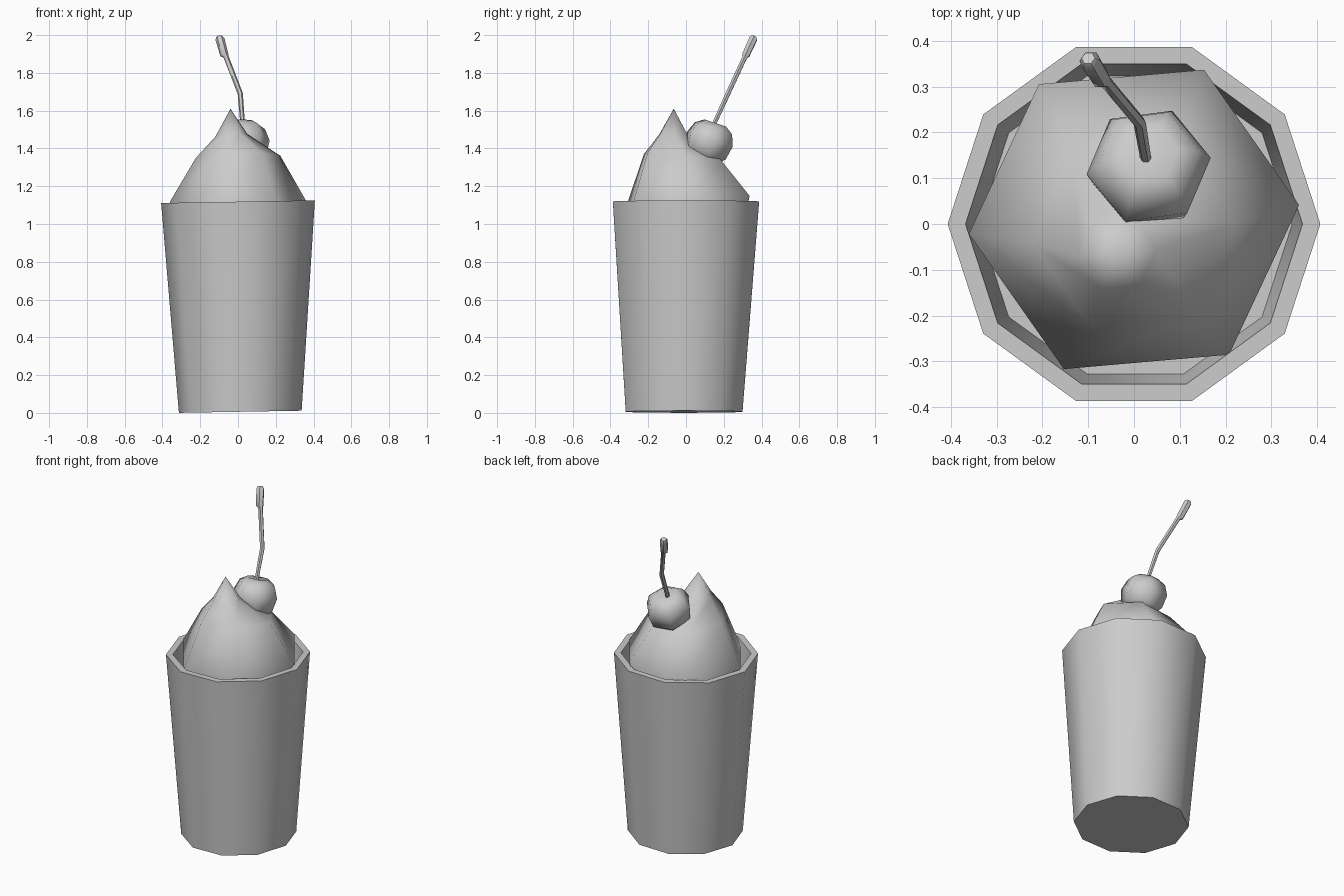
import bpy, bmesh, math
from mathutils import Vector, Matrix

cube = bpy.data.objects.get("Cube")
if cube:
    bpy.data.objects.remove(cube)

grey = bpy.data.materials.new("plain grey")
grey.use_nodes = True
grey.diffuse_color = (0.6, 0.6, 0.6, 1)
grey.node_tree.nodes["Principled BSDF"].inputs["Base Color"].default_value = (0.6, 0.6, 0.6, 1)


def loft(name, rings, sides, smooth, turn=0):
    """Skin polygon rings given as (centre, radius, tilt x, tilt y); radius 0 is a point."""
    bm = bmesh.new()
    loops = []
    for centre, radius, tx, ty in rings:
        rot = Matrix.Rotation(math.radians(ty), 3, 'Y') @ Matrix.Rotation(math.radians(tx), 3, 'X')
        count = sides if radius else 1
        loop = []
        for i in range(count):
            a = math.radians(turn) + math.tau * i / sides
            offset = rot @ Vector((math.cos(a), math.sin(a), 0)) * radius
            loop.append(bm.verts.new(Vector(centre) + offset))
        loops.append(loop)
    for low, high in zip(loops, loops[1:]):
        for i in range(sides):
            j = (i + 1) % sides
            if len(high) == 1:
                bm.faces.new((low[i], low[j], high[0]))
            else:
                bm.faces.new((low[i], low[j], high[j], high[i]))
    for loop in (loops[0], loops[-1]):
        if len(loop) > 1:
            bm.faces.new(loop)
    bmesh.ops.recalc_face_normals(bm, faces=bm.faces)
    mesh = bpy.data.meshes.new(name)
    bm.to_mesh(mesh)
    bm.free()
    mesh.materials.append(grey)
    obj = bpy.data.objects.new(name, mesh)
    bpy.context.collection.objects.link(obj)
    bpy.ops.object.select_all(action='DESELECT')
    obj.select_set(True)
    bpy.context.view_layer.objects.active = obj
    bpy.ops.object.shade_smooth_by_angle(angle=math.radians(smooth))
    return obj


# Ten-sided tapered cup with a thick rim and a recessed inside
loft("cup", [
    ((0.012, -0.01, 0.006), 0.325, 0, -1),
    ((0, 0, 1.118), 0.407, 0, -1),
    ((0, 0, 1.118), 0.368, 0, -1),
    ((0.003, -0.002, 0.85), 0.342, 0, -1),
], 10, 50)

# Six-sided whipped cream swirl, leaning towards the front
loft("whipped_cream", [
    ((0, 0, 0.86), 0.30, 0, 0),
    ((0, 0.01, 1.12), 0.362, 5, 0),
    ((0, -0.02, 1.355), 0.225, -5, -2),
    ((-0.035, -0.065, 1.47), 0.085, -5, -5),
    ((-0.04, -0.065, 1.61), 0, 0, 0),
], 6, 75, turn=5)

# Cherry: faceted ball tilted towards the back
core = Vector((0.032, 0.122, 1.435))
axis = Matrix.Rotation(math.radians(-18), 3, 'X') @ Vector((0, 0, 1))
loft("cherry", [(core + axis * h, r, -18, 0) for h, r in (
    (-0.108, 0.075), (-0.06, 0.122), (0.015, 0.137),
    (0.075, 0.112), (0.105, 0.065), (0.085, 0))], 6, 65, turn=8)

# Bent stem with a thicker end
loft("cherry_stem", [
    ((0.027, 0.135, 1.50), 0.012, -24, -4),
    ((0.012, 0.222, 1.69), 0.014, -24, -12),
    ((-0.063, 0.312, 1.885), 0.014, -24, -18),
    ((-0.072, 0.317, 1.895), 0.022, -24, -18),
    ((-0.096, 0.356, 1.98), 0.024, -24, -14),
    ((-0.1, 0.362, 1.993), 0.015, -24, -14),
], 6, 50)
